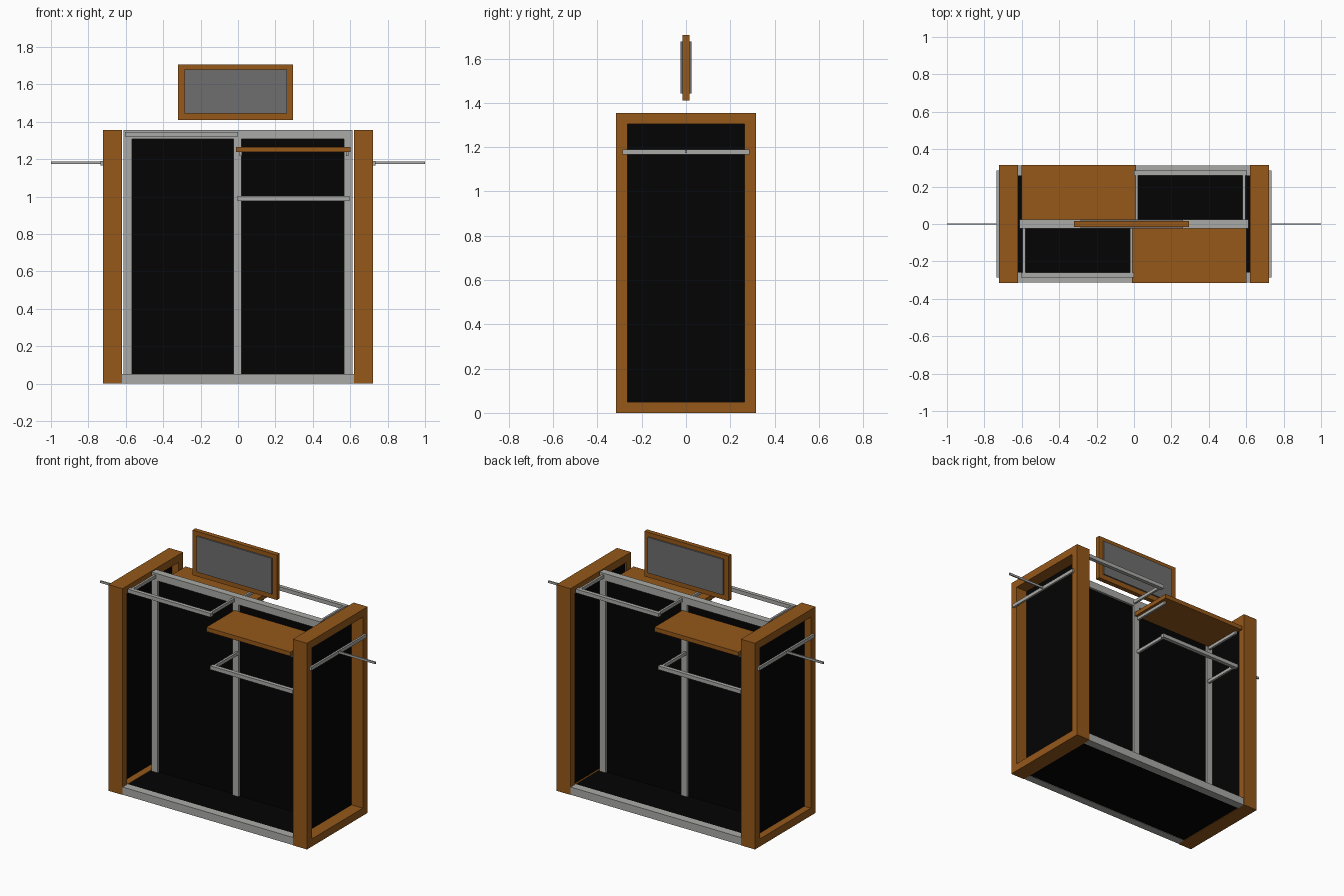
import bpy
import bmesh
from mathutils import Vector

cube = bpy.data.objects.get("Cube")
if cube:
    bpy.data.objects.remove(cube, do_unlink=True)


def make_material(name, color):
    mat = bpy.data.materials.new(name)
    mat.use_nodes = True
    mat.diffuse_color = (*color, 1)
    mat.node_tree.nodes["Principled BSDF"].inputs["Base Color"].default_value = (*color, 1)
    return mat


WOOD = make_material("brown wood", (0.3, 0.098, 0.01))
METAL = make_material("grey metal", (0.4, 0.4, 0.385))
BLACK = make_material("black panel", (0.001, 0.001, 0.001))
SLATE = make_material("dark grey sign face", (0.158, 0.158, 0.158))


def finish(name, bm, mat):
    bmesh.ops.recalc_face_normals(bm, faces=bm.faces)
    mesh = bpy.data.meshes.new(name)
    bm.to_mesh(mesh)
    bm.free()
    mesh.materials.append(mat)
    obj = bpy.data.objects.new(name, mesh)
    bpy.context.collection.objects.link(obj)
    return obj


def box(name, mat, xs, ys, zs, turn=1):
    """Box between limits; turn=-1 spins it half a turn about z."""
    bm = bmesh.new()
    bmesh.ops.create_cube(bm, size=1)
    for v in bm.verts:
        p = [lim[0] if c < 0 else lim[1] for c, lim in zip(v.co, (xs, ys, zs))]
        v.co = Vector((turn * p[0], turn * p[1], p[2]))
    return finish(name, bm, mat)


def end_frame(name, xs, half_y, height, border, turn):
    """Rectangular ring in the yz plane, extruded along x."""
    bm = bmesh.new()

    def loop(inset):
        y, lo, hi = half_y - inset, inset, height - inset
        return [bm.verts.new((turn * xs[0], a, b))
                for a, b in ((-y, lo), (y, lo), (y, hi), (-y, hi))]

    outer, inner = loop(0), loop(border)
    ring = []
    for i in range(4):
        j = (i + 1) % 4
        ring.append(bm.faces.new((outer[i], outer[j], inner[j], inner[i])))
    ext = bmesh.ops.extrude_face_region(bm, geom=ring, use_keep_orig=True)
    moved = [g for g in ext["geom"] if isinstance(g, bmesh.types.BMVert)]
    bmesh.ops.translate(bm, verts=moved, vec=(turn * (xs[1] - xs[0]), 0, 0))
    return finish(name, bm, WOOD)


def hang_rail(name, x0, x1, z, turn):
    """U-shaped rail: front bar with two arms back to the posts."""
    box(name + "_bar", METAL, (x0, x1), (-0.285, -0.26), (z, z + 0.025), turn)
    for side, x in (("outer", x0 + 0.008), ("inner", x1 - 0.022)):
        box(f"{name}_{side}_arm", METAL, (x, x + 0.014), (-0.26, -0.02),
            (z + 0.002, z + 0.023), turn)


H = 1.355

# Base deck
box("base_deck", BLACK, (-0.62, 0.62), (-0.26, 0.26), (0.003, 0.047))

# Central divider: posts, top rail and back panels
for label, x in (("right", -0.59), ("middle", -0.002), ("left", 0.59)):
    box(label + "_post", METAL, (x - 0.022, x + 0.022), (-0.023, 0.023), (0.047, 1.308))
box("top_rail", METAL, (-0.613, 0.613), (-0.023, 0.023), (1.308, H))
for label, s in (("left", 1), ("right", -1)):
    box(label + "_divider_panel", BLACK, (0.02, 0.568), (-0.008, 0.008), (0.047, 1.308), s)

# Parts repeated by a half turn; the left end panel sits nearer the inside
for end, face, s, depth in (("left", "front", 1, 0.63), ("right", "back", -1, 0.665)):
    end_frame(end + "_end_frame", (0.62, 0.722), 0.315, H, 0.05, s)
    box(end + "_end_panel", BLACK, (depth, depth + 0.01), (-0.265, 0.265), (0.05, H - 0.05), s)
    box(face + "_base_rail", METAL, (-0.62, 0.62), (-0.312, -0.26), (0, 0.05), s)

    # Outer cross bar with a straight hanging arm
    box(end + "_cross_bar", METAL, (0.722, 0.735), (-0.287, 0.287), (1.167, 1.19), s)
    box(end + "_hanging_arm", METAL, (0.735, 1.0), (-0.004, 0.004), (1.173, 1.187), s)

    # High and low hanging rails
    hang_rail(face + "_high_rail", -0.603, 0.0, 1.321, s)
    hang_rail(face + "_low_rail", -0.003, 0.597, 0.977, s)

    # Shelf and its brackets
    box(face + "_shelf", WOOD, (-0.01, 0.602), (-0.315, -0.023), (1.237, 1.265), s)
    for label, x in (("inner", 0.008), ("outer", 0.578)):
        box(f"{face}_shelf_{label}_bracket", METAL, (x, x + 0.014),
            (-0.28, -0.02), (1.217, 1.237), s)

# Sign board with a face on both sides
box("sign_board", WOOD, (-0.32, 0.293), (-0.015, 0.015), (1.41, 1.706))
for label, s in (("front", -1), ("back", 1)):
    ys = sorted((s * 0.015, s * 0.024))
    box(label + "_sign_face", SLATE, (-0.285, 0.262), ys, (1.443, 1.678))
